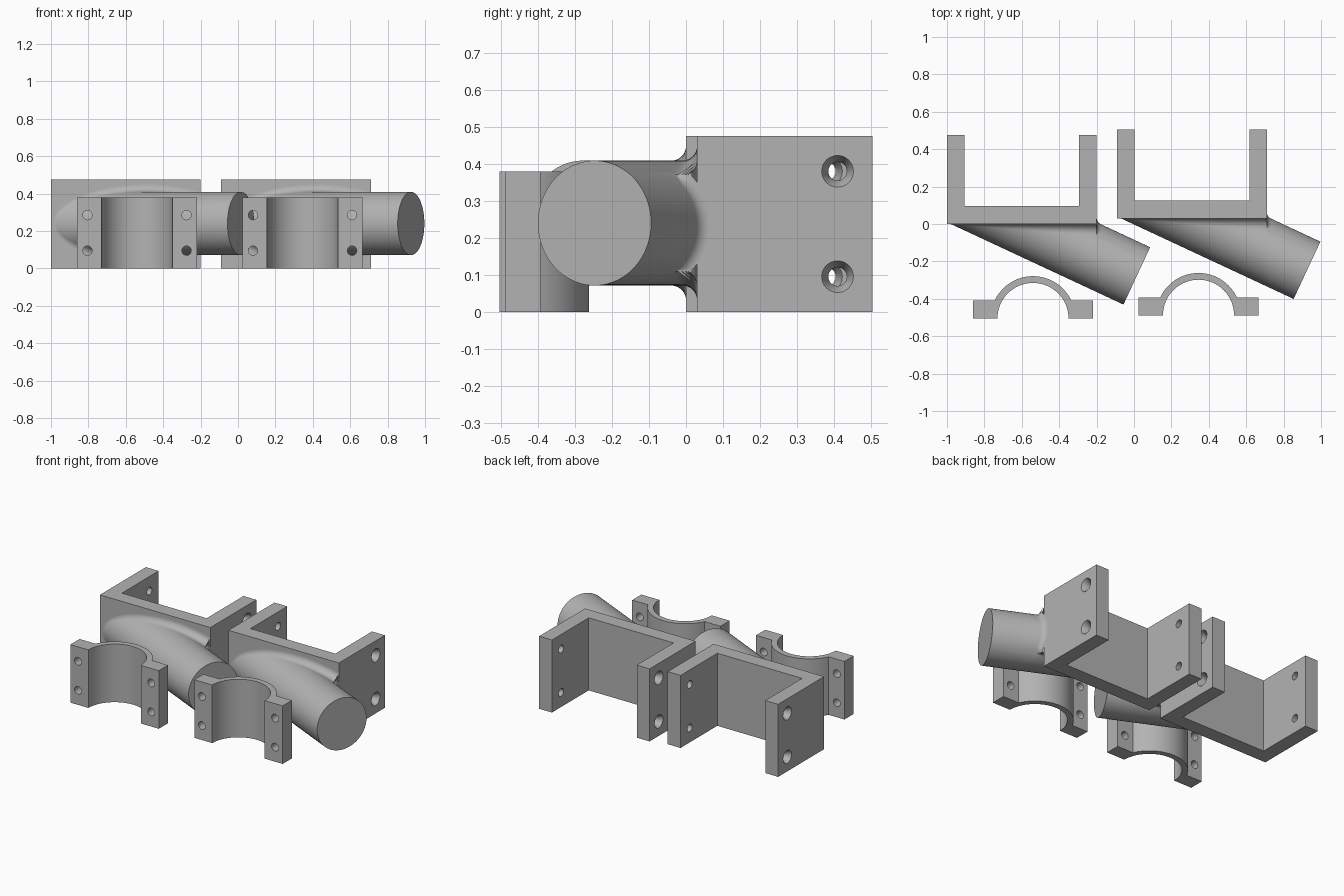
import bpy, bmesh, math
from mathutils import Vector

if "Cube" in bpy.data.objects:
    bpy.data.objects.remove(bpy.data.objects["Cube"])

grey = bpy.data.materials.new("grey plastic")
grey.diffuse_color = (0.45, 0.45, 0.45, 1)
grey.use_nodes = True
grey.node_tree.nodes["Principled BSDF"].inputs["Base Color"].default_value = grey.diffuse_color

SEG = 96
ANG = math.radians(25)
AXIS = Vector((math.cos(ANG), -math.sin(ANG), 0))      # tube direction
SIDE = Vector((math.sin(ANG), math.cos(ANG), 0))       # horizontal normal of tube
UP = Vector((0, 0, 1))
END = Vector((0.015, -0.2775, 0.24))                   # centre of tube end
R, FILLET = 0.169, 0.04


def finish(bm, name, offset=(0, 0, 0)):
    bmesh.ops.remove_doubles(bm, verts=bm.verts, dist=1e-5)
    bmesh.ops.recalc_face_normals(bm, faces=bm.faces)
    bmesh.ops.translate(bm, verts=bm.verts, vec=Vector(offset))
    me = bpy.data.meshes.new(name)
    bm.to_mesh(me)
    bm.free()
    me.materials.append(grey)
    ob = bpy.data.objects.new(name, me)
    bpy.context.collection.objects.link(ob)
    return ob


def activate(ob):
    bpy.ops.object.select_all(action='DESELECT')
    ob.select_set(True)
    bpy.context.view_layer.objects.active = ob


def smooth(ob):
    activate(ob)
    bpy.ops.object.shade_smooth_by_angle(angle=math.radians(30))


def cut(ob, cutter):
    activate(ob)
    mod = ob.modifiers.new("cut", 'BOOLEAN')
    mod.operation, mod.solver, mod.object = 'DIFFERENCE', 'EXACT', cutter
    bpy.ops.object.modifier_apply(modifier=mod.name)
    bpy.data.objects.remove(cutter)


def prism(name, outline, height, offset):
    bm = bmesh.new()
    face = bm.faces.new([bm.verts.new((x, y, 0)) for x, y in outline])
    top = bmesh.ops.extrude_face_region(bm, geom=[face])["geom"]
    bmesh.ops.translate(bm, vec=(0, 0, height),
                        verts=[v for v in top if isinstance(v, bmesh.types.BMVert)])
    return finish(bm, name, offset)


def loft(bm, rings, cap_start=False, cap_end=False):
    rows = [[bm.verts.new(p) for p in ring] for ring in rings]
    n = len(rows[0])
    for a, b in zip(rows, rows[1:]):
        for i in range(n):
            bm.faces.new((a[i], a[(i + 1) % n], b[(i + 1) % n], b[i]))
    if cap_start:
        bm.faces.new(rows[0])
    if cap_end:
        bm.faces.new(rows[-1])


def hole_cutter(profile, axis, centre):
    """Turned solid from (position, radius) pairs along the x or y axis."""
    bm = bmesh.new()
    rings = []
    for pos, rad in profile:
        ring = []
        for i in range(32):
            a = math.tau * i / 32
            u, v = rad * math.cos(a), rad * math.sin(a)
            p = Vector((pos, u, v)) if axis == 'x' else Vector((u, pos, v))
            ring.append(p + Vector(centre))
        rings.append(ring)
    loft(bm, rings, True, True)
    ob = finish(bm, "hole_cutter")
    ob.hide_render = True
    return ob


def flared_tube(bm, n, k, radius, cap):
    """Tube running into the plane n.p = k through a rolling-ball fillet."""
    steps = 10
    rings = [[] for _ in range(steps + 2)]
    for i in range(SEG):
        th = math.tau * i / SEG - math.pi
        normal = SIDE * math.cos(th) + UP * math.sin(th)
        r = radius(abs(th))
        base = END + normal * (R + r)
        centre = base + AXIS * ((k + r - n.dot(base)) / n.dot(AXIS))
        rings[0].append(END + normal * R)
        for s in range(steps + 1):
            rings[s + 1].append(centre - normal.slerp(n, s / steps) * r)
    loft(bm, rings, cap_start=cap)


def side_radius(th):
    # the side fillet dies out where it meets the front fillet
    t = min(max((math.degrees(th) - 36) / 16, 0), 1)
    return max(FILLET * (1 - t * t * (3 - 2 * t)), 1e-6)


def make_bracket(tag, offset):
    # U-shaped bracket
    ob = prism("bracket_" + tag,
               [(-1, 0), (-0.2, 0), (-0.2, 0.475), (-0.293, 0.475),
                (-0.293, 0.095), (-0.907, 0.095), (-0.907, 0.475), (-1, 0.475)],
               0.475, offset)
    # countersunk screw holes through both arms
    prof = [(-0.42, 0.053), (-0.4, 0.043), (-0.365, 0.025),
            (0.365, 0.025), (0.4, 0.043), (0.42, 0.053)]
    for z in (0.095, 0.38):
        cut(ob, hole_cutter(prof, 'x', (-0.6 + offset[0], 0.38 + offset[1], z)))
    smooth(ob)

    # fillet root of the tube on the front face, trimmed flush with the arm
    bm = bmesh.new()
    flared_tube(bm, Vector((0, -1, 0)), 0, lambda th: FILLET, False)
    res = bmesh.ops.bisect_plane(bm, geom=bm.verts[:] + bm.edges[:] + bm.faces[:],
                                 plane_co=(-0.2, 0, 0), plane_no=(1, 0, 0),
                                 clear_outer=True)
    rim = [g for g in res["geom_cut"] if isinstance(g, bmesh.types.BMVert)]
    # start the ordering on the open side, facing the bracket
    rim.sort(key=lambda v: math.atan2(v.co.z - 0.24, v.co.y + 0.19))
    bm.faces.new(rim)
    smooth(finish(bm, "tube_root_" + tag, offset))

    # free part of the tube with its fillet on the side face
    bm = bmesh.new()
    flared_tube(bm, Vector((1, 0, 0)), -0.2, side_radius, True)
    smooth(finish(bm, "tube_" + tag, offset))


def make_clamp(tag, cx, y0):
    # half-round clamp with two flanges
    ro, ri, fl = 0.226, 0.19, 0.095
    a0 = math.asin(fl / ro)
    pts = [(0.32, 0), (0.32, fl)]
    n = 40
    for i in range(n + 1):
        a = a0 + (math.pi - 2 * a0) * i / n
        pts.append((ro * math.cos(a), ro * math.sin(a)))
    pts += [(-0.32, fl), (-0.32, 0)]
    for i in range(n + 1):
        a = math.pi * (1 - i / n)
        pts.append((ri * math.cos(a), ri * math.sin(a)))
    ob = prism("clamp_" + tag, pts, 0.38, (cx, y0, 0))
    # bolt holes
    for sx in (-1, 1):
        for z in (0.095, 0.285):
            cut(ob, hole_cutter([(-0.02, 0.025), (0.12, 0.025)], 'y',
                                (cx + sx * 0.265, y0, z)))
    smooth(ob)


make_bracket("left", (0, 0, 0))
make_bracket("right", (0.91, 0.03, 0))
make_clamp("left", -0.54, -0.505)
make_clamp("right", 0.345, -0.488)
